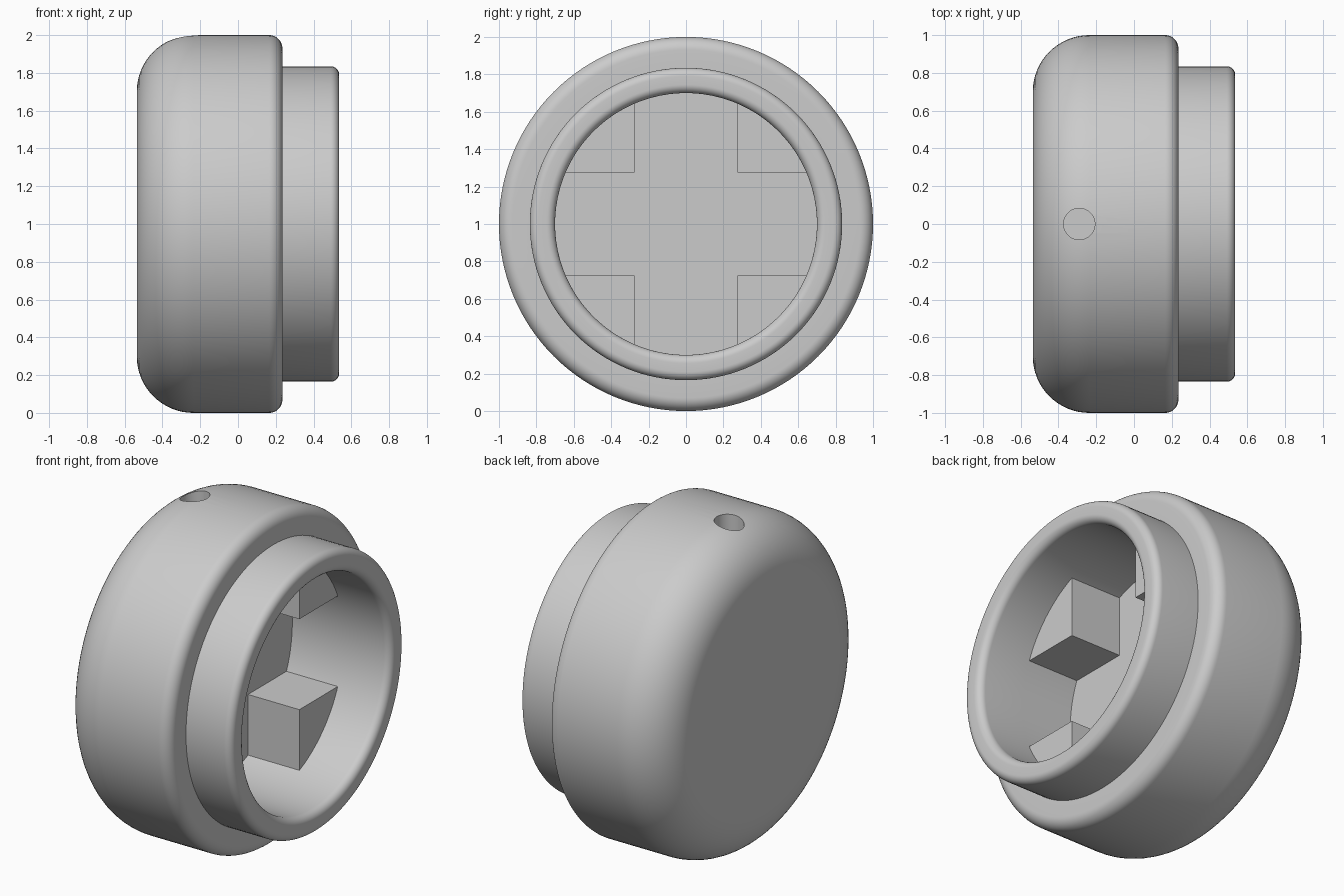
import bpy
import bmesh
from math import sin, cos, pi, asin, sqrt
from mathutils import Vector

old = bpy.data.objects.get("Cube")
if old:
    bpy.data.objects.remove(old)

AXIS_Z = 1.0
BACK, STEP, FRONT = -0.536, 0.235, 0.536   # positions along the x axis
BORE, FLOOR, BLOCK_TOP, ARM = 0.70, -0.125, 0.22, 0.275

grey = bpy.data.materials.new("light_grey")
grey.use_nodes = True
colour = (0.6, 0.6, 0.6, 1)
grey.diffuse_color = colour
grey.node_tree.nodes["Principled BSDF"].inputs["Base Color"].default_value = colour


def make_object(name, bm):
    bmesh.ops.recalc_face_normals(bm, faces=bm.faces)
    mesh = bpy.data.meshes.new(name)
    bm.to_mesh(mesh)
    bm.free()
    mesh.materials.append(grey)
    obj = bpy.data.objects.new(name, mesh)
    bpy.context.collection.objects.link(obj)
    return obj


def fillet(cx, cr, radius, start, end, steps=10):
    """Arc points (x, r) around a centre, angles in quarter turns."""
    angles = [(start + (end - start) * i / steps) * pi / 2 for i in range(steps + 1)]
    return [(cx + radius * cos(a), cr + radius * sin(a)) for a in angles]


# Turned body: rounded back, shoulder, raised collar and bore
big, small, lip = 0.30, 0.07, 0.045
profile = [(BACK, 0)]
profile += fillet(BACK + big, 1 - big, big, 2, 1, 16)
profile += fillet(STEP - small, 1 - small, small, 1, 0)
profile += [(STEP, 0.835)]
profile += fillet(FRONT - lip, 0.835 - lip, lip, 1, 0)
profile += fillet(FRONT - lip, BORE + lip, lip, 0, -1)
profile += [(BLOCK_TOP, BORE), (FLOOR, BORE), (FLOOR, 0)]

bm = bmesh.new()
verts = [bm.verts.new((x, 0, AXIS_Z + r)) for x, r in profile]
edges = [bm.edges.new(pair) for pair in zip(verts, verts[1:])]
bmesh.ops.spin(bm, geom=verts + edges, cent=(0, 0, AXIS_Z), axis=(1, 0, 0),
               angle=2 * pi, steps=128)
bmesh.ops.remove_doubles(bm, verts=bm.verts, dist=0.0005)
body = make_object("knob_body", bm)

# Small blind hole in the top of the body
bpy.ops.mesh.primitive_cylinder_add(vertices=48, radius=0.083, depth=0.8,
                                    location=(-0.29, 0, 2))
cutter = bpy.context.object
cutter.name = "hole_cutter"
cutter.hide_render = True
cutter.data.materials.append(grey)
cut = body.modifiers.new("top_hole", "BOOLEAN")
cut.operation = "DIFFERENCE"
cut.solver = "EXACT"
cut.object = cutter
bpy.context.view_layer.objects.active = body
bpy.ops.object.modifier_apply(modifier=cut.name)
bpy.data.objects.remove(cutter)

bpy.ops.object.select_all(action="DESELECT")
body.select_set(True)
bpy.ops.object.shade_smooth_by_angle(angle=pi / 6)

# Four corner blocks that leave a cross-shaped socket
outer = BORE + 0.01
first = asin(ARM / outer)
last = pi / 2 - first
for side, sy in (("left", 1), ("right", -1)):
    for level, sz in (("upper", 1), ("lower", -1)):
        outline = [(ARM, ARM)]
        for i in range(17):
            a = first + (last - first) * i / 16
            outline.append((outer * cos(a), outer * sin(a)))
        bm = bmesh.new()
        base = bm.faces.new([bm.verts.new((FLOOR - 0.01, sy * y, AXIS_Z + sz * z))
                             for y, z in outline])
        top = bmesh.ops.extrude_face_region(bm, geom=[base])["geom"]
        bmesh.ops.translate(bm, vec=Vector((BLOCK_TOP - FLOOR + 0.01, 0, 0)),
                            verts=[v for v in top if isinstance(v, bmesh.types.BMVert)])
        make_object(f"{level}_{side}_socket_block", bm)
